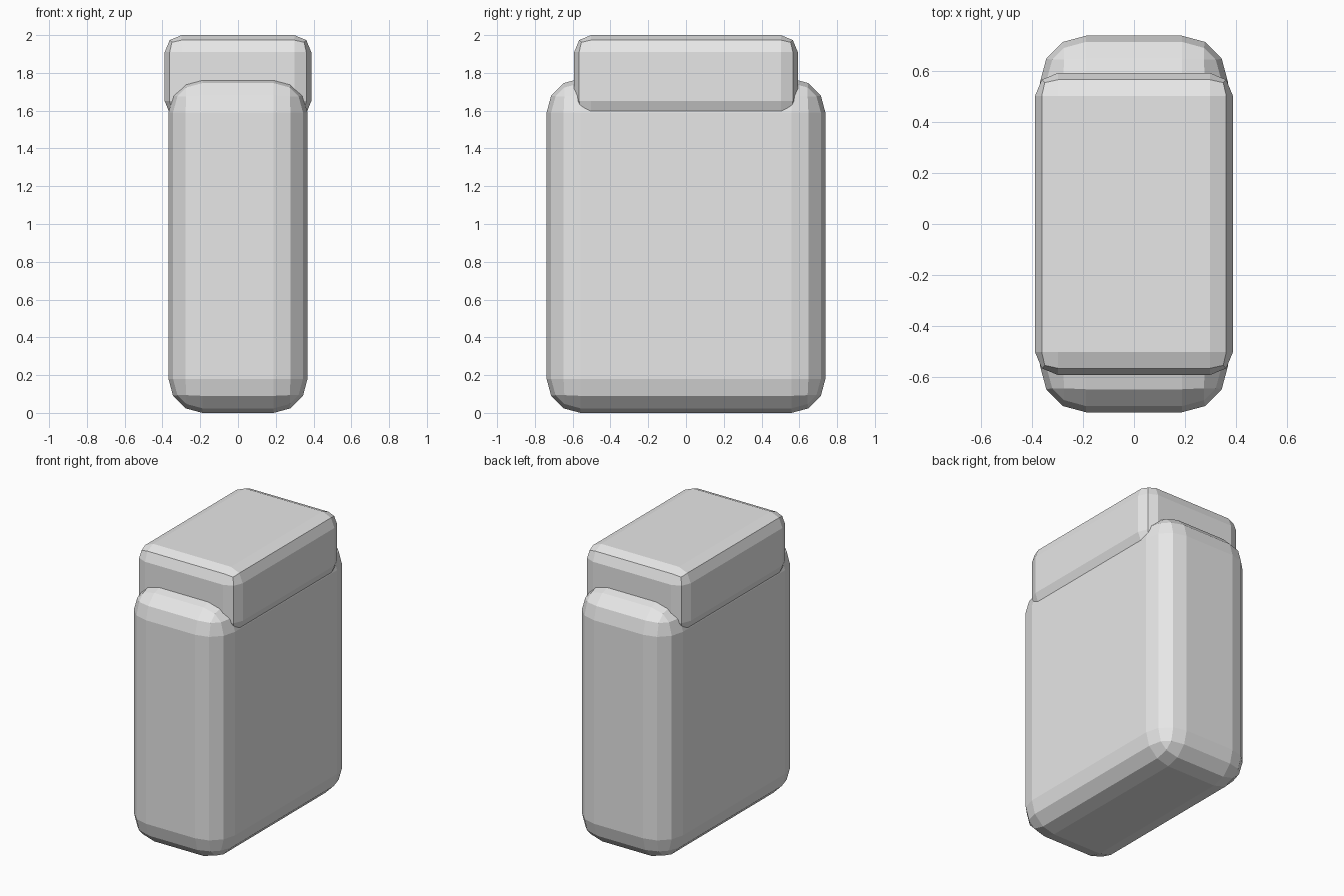
import bpy, bmesh

if "Cube" in bpy.data.objects:
    bpy.data.objects.remove(bpy.data.objects["Cube"])

# One plain material for the whole model
grey = bpy.data.materials.new("light grey")
grey.diffuse_color = (0.8, 0.8, 0.8, 1.0)
grey.use_nodes = True
grey.node_tree.nodes["Principled BSDF"].inputs["Base Color"].default_value = grey.diffuse_color


def rounded_box(name, half_x, half_y, z_low, z_high, radius, segments):
    """Box with evenly rounded, flat-faceted edges."""
    bm = bmesh.new()
    bmesh.ops.create_cube(bm, size=1)
    for v in bm.verts:
        v.co.x *= 2 * half_x
        v.co.y *= 2 * half_y
        v.co.z = z_low + (v.co.z + 0.5) * (z_high - z_low)
    bmesh.ops.bevel(bm, geom=bm.edges[:], offset=radius, offset_type='OFFSET',
                    segments=segments, profile=0.5, affect='EDGES')
    mesh = bpy.data.meshes.new(name)
    bm.to_mesh(mesh)
    bm.free()
    mesh.materials.append(grey)
    obj = bpy.data.objects.new(name, mesh)
    bpy.context.collection.objects.link(obj)
    return obj


# Tall main case
rounded_box("body", 0.368, 0.738, 0.0, 1.77, 0.18, 3)
# Cap sunk into the top of the case, slightly wider than it
rounded_box("cap", 0.388, 0.592, 1.56, 2.0, 0.09, 2)
